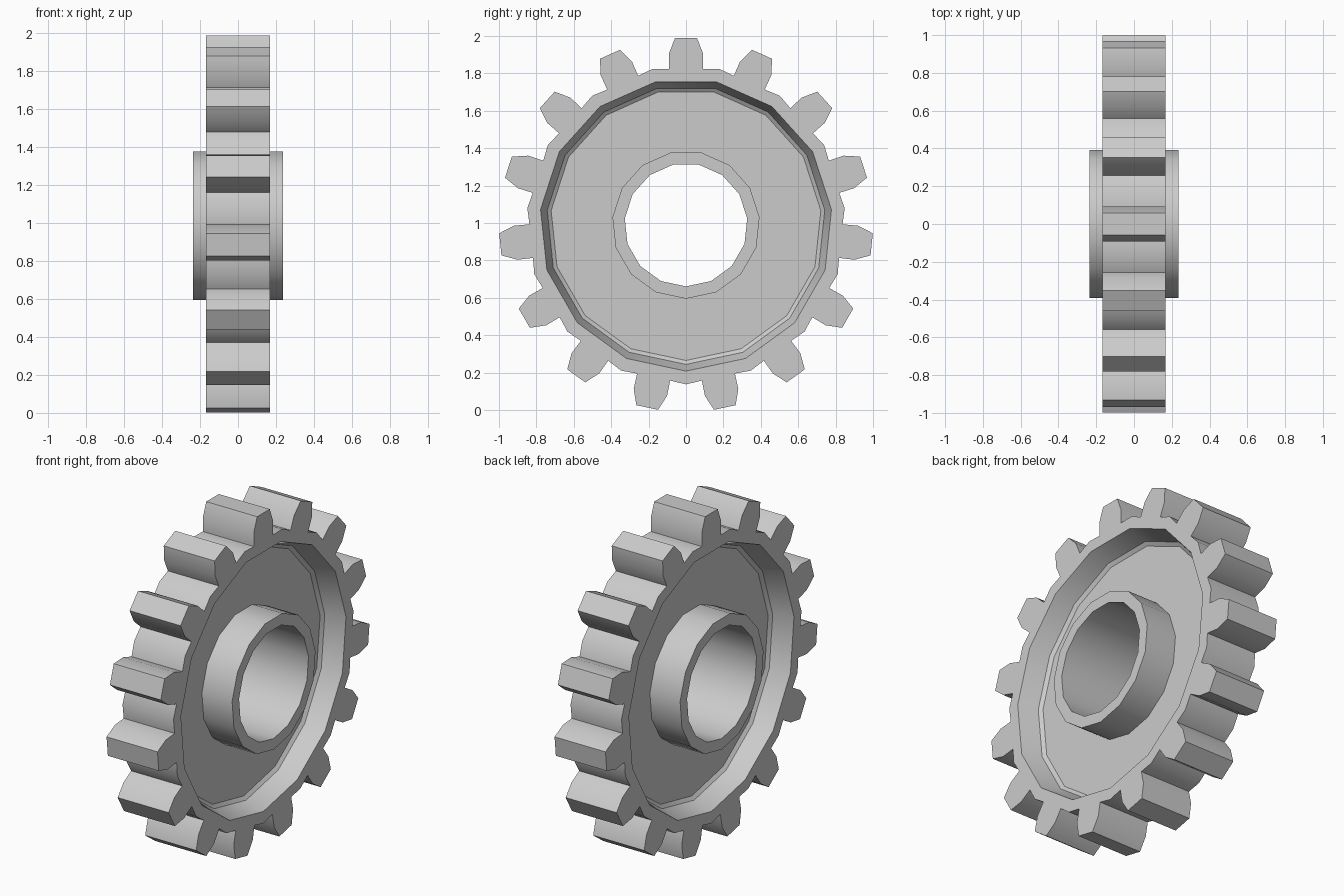
import bpy, bmesh, math

if "Cube" in bpy.data.objects:
    bpy.data.objects.remove(bpy.data.objects["Cube"])

N = 15
CZ = 0.99
STEP = 360 / N
HALF_W = 0.168      # half thickness of the toothed rim

# One tooth sector from gap middle to the next gap middle: (angle from tooth centre, radius)
TOOTH = [(-12, 0.853), (-6.2, 0.837), (-5.7, 0.92), (-3.4, 1.0),
         (3.4, 1.0), (5.7, 0.92), (6.2, 0.837)]

# Turned profile from rim recess to bore, (x, radius), for one side
PROFILE = [(HALF_W, 0.782), (0.053, 0.746), (0.037, 0.725),
           (0.037, 0.395), (0.236, 0.395), (0.236, 0.329)]

bm = bmesh.new()


def point(x, angle, radius):
    a = math.radians(angle)
    return bm.verts.new((x, radius * math.sin(a), CZ + radius * math.cos(a)))


def bridge(a, b):
    n = len(a)
    for i in range(n):
        j = (i + 1) % n
        bm.faces.new((a[i], a[j], b[j], b[i]))


outlines, bores = [], []
for s in (1, -1):
    # Toothed outline
    outline = [point(s * HALF_W, k * STEP + a, r) for k in range(N) for a, r in TOOTH]
    # Recess, web and hub rings
    rings = [[point(s * x, k * STEP - 12, r) for k in range(N)] for x, r in PROFILE]
    for a, b in zip(rings, rings[1:]):
        bridge(a, b)
    # Flat rim face with teeth, one sector at a time
    m = len(TOOTH)
    for k in range(N):
        arc = [outline[(k * m + i) % len(outline)] for i in range(m + 1)]
        bm.faces.new(arc + [rings[0][(k + 1) % N], rings[0][k]])
    outlines.append(outline)
    bores.append(rings[-1])

# Tooth flanks and the through bore
bridge(*outlines)
bridge(*bores)
bmesh.ops.recalc_face_normals(bm, faces=bm.faces[:])

mesh = bpy.data.meshes.new("gear_wheel")
bm.to_mesh(mesh)
bm.free()
gear = bpy.data.objects.new("gear_wheel", mesh)
bpy.context.collection.objects.link(gear)
bpy.context.view_layer.objects.active = gear
gear.select_set(True)
bpy.ops.object.shade_smooth_by_angle(angle=math.radians(30))
